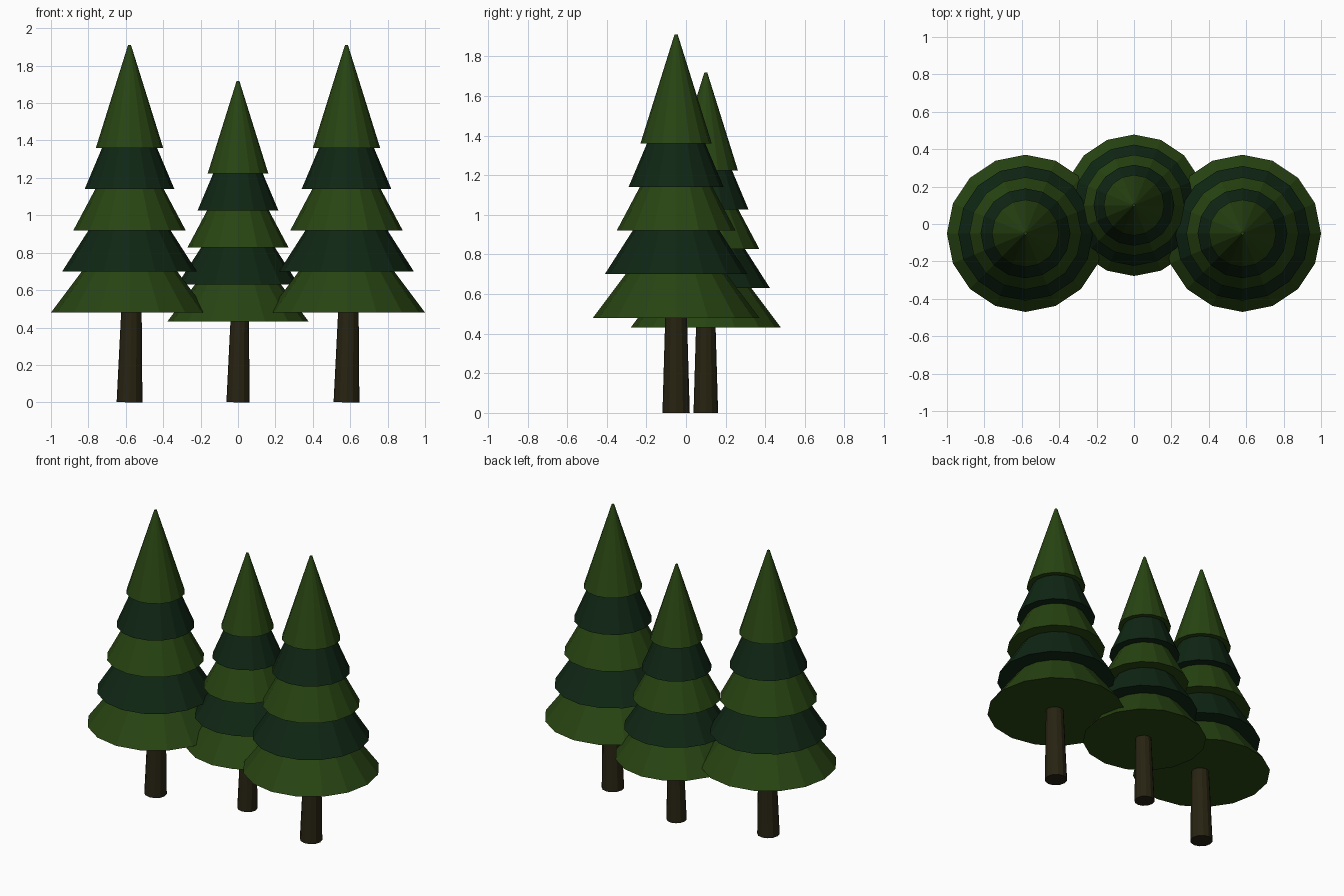
import bpy, bmesh, math
from mathutils import Matrix

if "Cube" in bpy.data.objects:
    bpy.data.objects.remove(bpy.data.objects["Cube"])


def material(name, rgb):
    m = bpy.data.materials.new(name)
    m.diffuse_color = (*rgb, 1.0)
    m.use_nodes = True
    m.node_tree.nodes["Principled BSDF"].inputs["Base Color"].default_value = m.diffuse_color
    return m


LIGHT = material("light green", (0.021, 0.058, 0.006))
DARK = material("dark green", (0.005, 0.020, 0.007))
BARK = material("bark brown", (0.021, 0.017, 0.006))


def frustum(name, sides, r_bottom, r_top, height, place, mat):
    """Capped, flat-shaded cone whose base sits at the local origin."""
    bm = bmesh.new()
    bmesh.ops.create_cone(bm, cap_ends=True, segments=sides,
                          radius1=r_bottom, radius2=r_top, depth=height,
                          matrix=Matrix.Translation((0, 0, height / 2)))
    mesh = bpy.data.meshes.new(name)
    bm.to_mesh(mesh)
    bm.free()
    mesh.materials.append(mat)
    obj = bpy.data.objects.new(name, mesh)
    obj.matrix_world = place
    bpy.context.collection.objects.link(obj)


def pine(label, x, y, scale):
    base = Matrix.Translation((x, y, 0)) @ Matrix.Scale(scale, 4)

    # Slightly leaning, tapered trunk running into the lowest tier
    lean = Matrix.Rotation(math.radians(1.2), 4, 'Y')
    frustum(label + "_trunk", 12, 0.069, 0.052, 0.58, base @ lean, BARK)

    # Five overlapping foliage cones in alternating greens
    for i in range(5):
        place = base @ Matrix.Translation((0, 0, 0.48 + 0.22 * i))
        frustum(f"{label}_foliage_{i + 1}", 16, 0.42 - 0.06 * i, 0.008, 0.55,
                place, DARK if i % 2 else LIGHT)


# Two tall trees with a smaller one behind
pine("left_tree", -0.58, -0.05, 1.0)
pine("right_tree", 0.58, -0.05, 1.0)
pine("middle_tree", 0.0, 0.10, 0.9)
